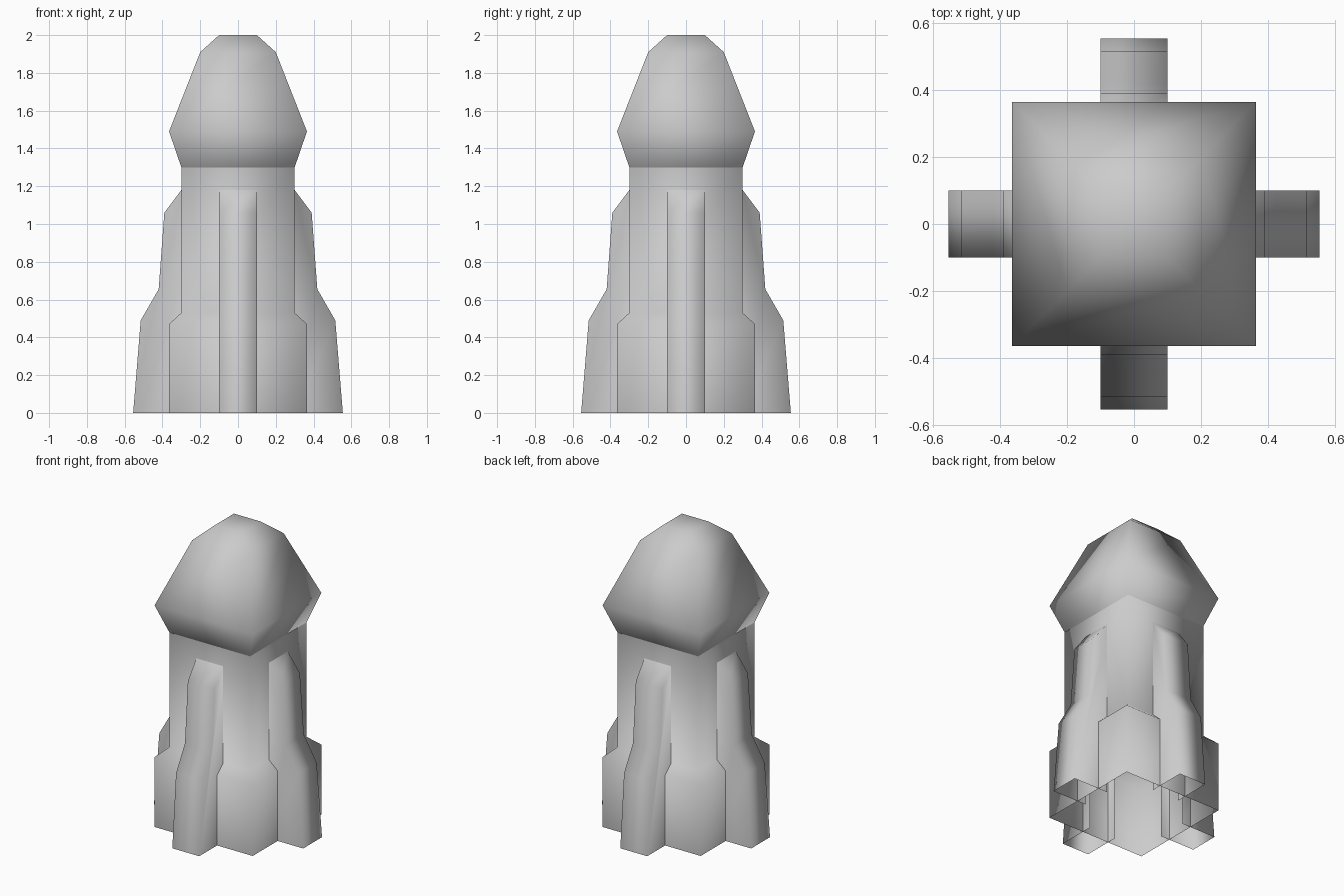
import bpy
import math
from mathutils import Matrix

if "Cube" in bpy.data.objects:
    bpy.data.objects.remove(bpy.data.objects["Cube"])


def add_object(name, verts, faces):
    mesh = bpy.data.meshes.new(name)
    mesh.from_pydata(verts, [], faces)
    mesh.shade_smooth()
    obj = bpy.data.objects.new(name, mesh)
    bpy.context.collection.objects.link(obj)
    return obj


def square_loft(name, rings, cap_top=False):
    """Skin a stack of squares given as (half width, height)."""
    verts, faces = [], []
    for r, z in rings:
        verts += [(-r, -r, z), (r, -r, z), (r, r, z), (-r, r, z)]
    for i in range(len(rings) - 1):
        for k in range(4):
            a, b = i * 4 + k, i * 4 + (k + 1) % 4
            faces.append((a, b, b + 4, a + 4))
    if cap_top:
        n = len(verts)
        faces.append((n - 4, n - 3, n - 2, n - 1))
    return add_object(name, verts, faces)


def buttress(name, angle):
    """Stepped fin, open at the bottom and on the side against the shaft."""
    inner, half = 0.30, 0.10
    outline = [(0.555, 0), (0.515, 0.49), (0.42, 0.655), (0.39, 1.06), (inner, 1.18)]
    n = len(outline)
    verts = [(x, -half, z) for x, z in outline] + [(inner, -half, 0)]
    verts += [(x, half, z) for x, z in outline] + [(inner, half, 0)]
    m = n + 1
    faces = [(i, i + m, i + m + 1, i + 1) for i in range(n - 1)]
    faces.append(tuple(range(m)))
    faces.append(tuple(reversed(range(m, 2 * m))))
    obj = add_object(name, verts, faces)
    obj.data.transform(Matrix.Rotation(angle, 4, 'Z'))
    return obj


# Square shaft with a wider plinth, open underneath
square_loft("shaft", [(0.365, 0), (0.365, 0.47), (0.30, 0.53), (0.30, 1.30)])

# Flared roof with a blunt top
square_loft("roof", [(0.30, 1.30), (0.365, 1.49), (0.20, 1.91), (0.10, 2.0)], cap_top=True)

# One buttress per side
for i, side in enumerate(("right", "back", "left", "front")):
    buttress(f"{side}_buttress", i * math.pi / 2)
